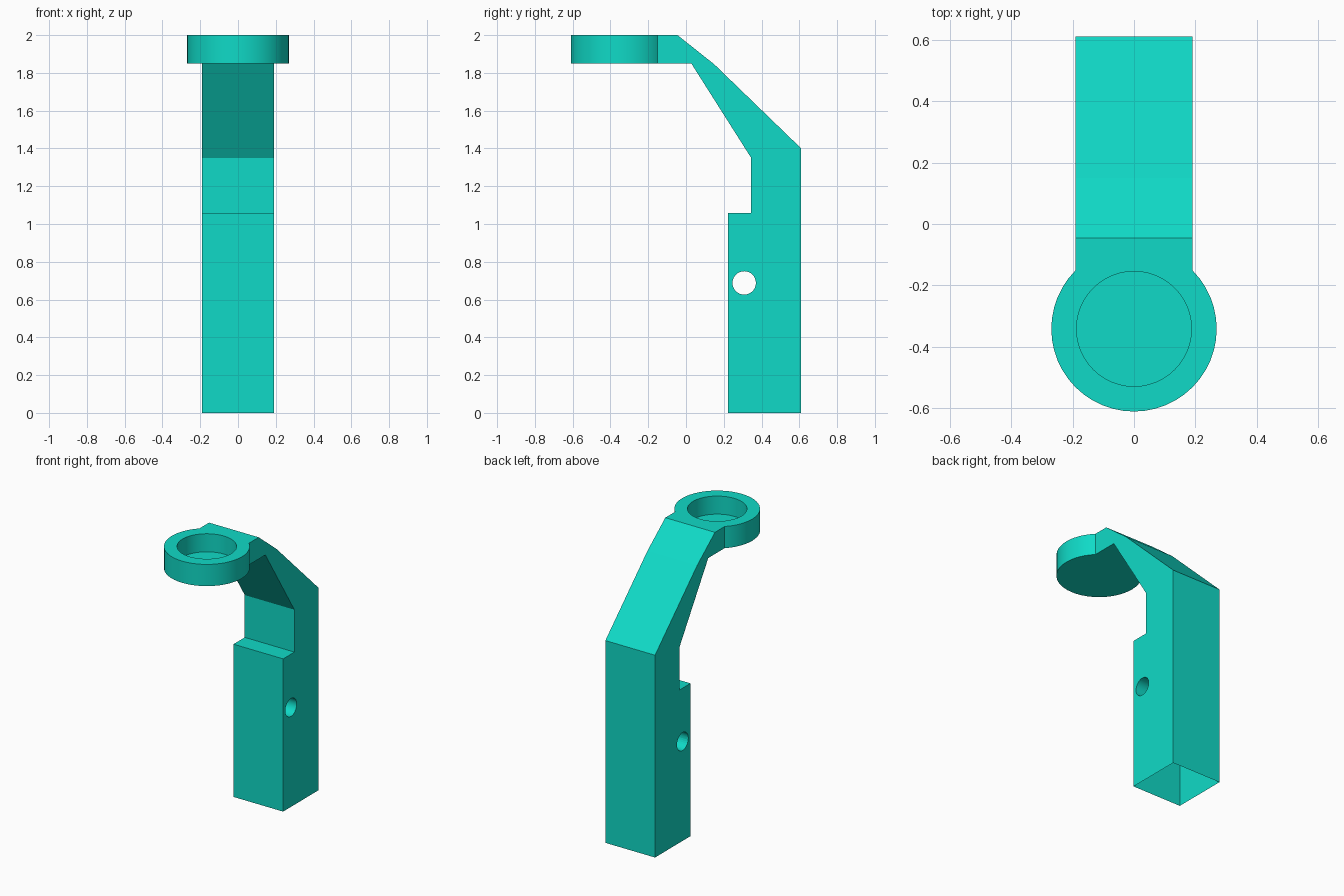
import bpy, bmesh, math
from mathutils import Vector

if "Cube" in bpy.data.objects:
    bpy.data.objects.remove(bpy.data.objects["Cube"])


def new_object(name, bm):
    bmesh.ops.recalc_face_normals(bm, faces=bm.faces)
    mesh = bpy.data.meshes.new(name)
    bm.to_mesh(mesh)
    bm.free()
    obj = bpy.data.objects.new(name, mesh)
    bpy.context.collection.objects.link(obj)
    return obj


def prism(name, outline, direction):
    """Extrude a closed outline of 3D points along a direction."""
    bm = bmesh.new()
    face = bm.faces.new([bm.verts.new(p) for p in outline])
    out = bmesh.ops.extrude_face_region(bm, geom=[face], use_keep_orig=True)
    verts = [g for g in out["geom"] if isinstance(g, bmesh.types.BMVert)]
    bmesh.ops.translate(bm, verts=verts, vec=Vector(direction))
    return new_object(name, bm)


def circle(cx, cy, r, n):
    return [(cx + r * math.cos(2 * math.pi * i / n),
             cy + r * math.sin(2 * math.pi * i / n)) for i in range(n)]


def combine(target, tool, operation):
    mod = target.modifiers.new(operation, "BOOLEAN")
    mod.operation, mod.solver, mod.object = operation, "EXACT", tool
    bpy.context.view_layer.objects.active = target
    bpy.ops.object.modifier_apply(modifier=mod.name)
    bpy.data.objects.remove(tool)


# Post and bent arm: side profile (y, z) extruded across the width
W = 0.19
profile = [(0.222, 0), (0.61, 0), (0.61, 1.40), (0.15, 1.845), (-0.045, 2.0),
           (-0.20, 2.0), (-0.20, 1.85), (0.028, 1.85), (0.345, 1.35),
           (0.345, 1.057), (0.222, 1.057)]
bracket = prism("bracket_arm", [(-W, y, z) for y, z in profile], (2 * W, 0, 0))

# Round cup at the arm's end, with a recess from above
CY = -0.341
cup = prism("cup", [(x, y, 1.85) for x, y in circle(0, CY, 0.269, 48)], (0, 0, 0.15))
recess = prism("recess", [(x, y, 1.875) for x, y in circle(0, CY, 0.187, 48)], (0, 0, 0.3))
combine(bracket, cup, "UNION")
combine(bracket, recess, "DIFFERENCE")

# Cross hole through the post
hole = prism("pin_hole", [(-0.5, y, z) for y, z in circle(0.308, 0.688, 0.062, 32)], (1, 0, 0))
combine(bracket, hole, "DIFFERENCE")

# Open underside of the post
bm = bmesh.new()
bm.from_mesh(bracket.data)
base = [f for f in bm.faces if all(v.co.z < 1e-4 for v in f.verts)]
bmesh.ops.delete(bm, geom=base, context="FACES")
bm.to_mesh(bracket.data)
bm.free()

# Teal finish, smooth round walls with sharp edges
mat = bpy.data.materials.new("teal")
mat.diffuse_color = (0.005, 0.70, 0.57, 1)
mat.use_nodes = True
mat.node_tree.nodes["Principled BSDF"].inputs["Base Color"].default_value = mat.diffuse_color
bracket.data.materials.clear()
bracket.data.materials.append(mat)
bpy.ops.object.select_all(action="DESELECT")
bracket.select_set(True)
bpy.context.view_layer.objects.active = bracket
bpy.ops.object.shade_smooth_by_angle(angle=math.radians(20))
# The gentle bend in the arm stays crisp
for poly in bracket.data.polygons:
    if abs(poly.normal.x) < 1e-4 and poly.normal.y > 0.1 and poly.normal.z > 0.1:
        poly.use_smooth = False
